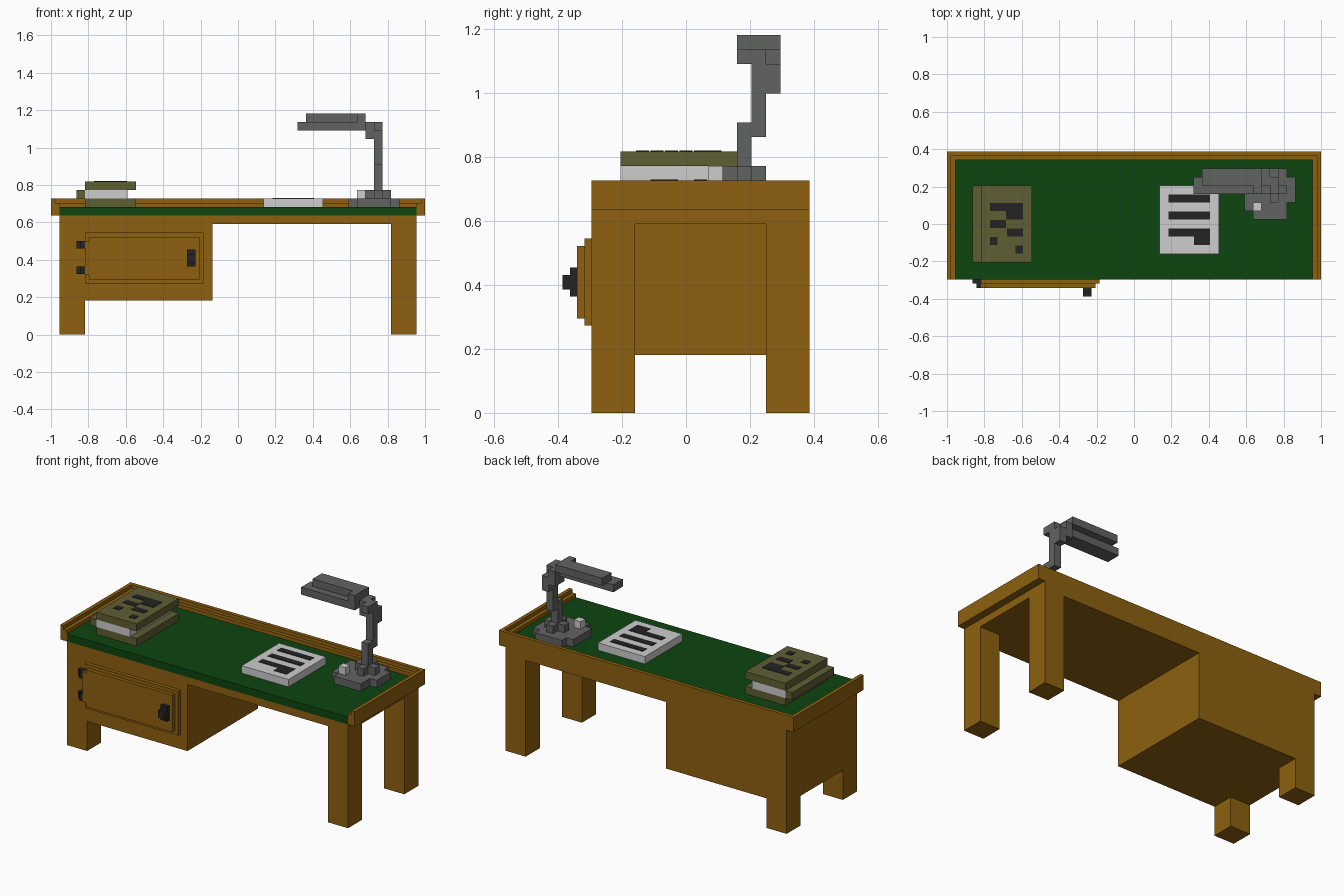
import bpy, bmesh

if "Cube" in bpy.data.objects:
    bpy.data.objects.remove(bpy.data.objects["Cube"])

V = 1 / 22            # block size
Y0 = -8.5 * V         # y of block row 0


def material(name, rgb):
    m = bpy.data.materials.new(name)
    m.diffuse_color = (*rgb, 1)
    m.use_nodes = True
    m.node_tree.nodes["Principled BSDF"].inputs["Base Color"].default_value = m.diffuse_color
    return m


WOOD = material("brown wood", (0.27, 0.118, 0.005))
FELT = material("green felt", (0.004, 0.06, 0.005))
GREY = material("lamp grey", (0.12, 0.125, 0.12))
OLIVE = material("olive cover", (0.115, 0.112, 0.034))
WHITE = material("paper white", (0.61, 0.61, 0.61))
BLACK = material("black", (0.017, 0.017, 0.017))


def blocks(name, mat, boxes):
    """One object from boxes (x0, x1, y0, y1, z0, z1) in block units."""
    bm = bmesh.new()
    for x0, x1, y0, y1, z0, z1 in boxes:
        vs = bmesh.ops.create_cube(bm, size=1)["verts"]
        for v in vs:
            v.co = ((x1 if v.co.x > 0 else x0) * V,
                    (y1 if v.co.y > 0 else y0) * V + Y0,
                    (z1 if v.co.z > 0 else z0) * V)
    me = bpy.data.meshes.new(name)
    bm.to_mesh(me)
    bm.free()
    me.materials.append(mat)
    ob = bpy.data.objects.new(name, me)
    bpy.context.collection.objects.link(ob)
    return ob


def ink(name, z, rects):
    """Thin dark plates lying on a surface."""
    g = 0.05
    blocks(name, BLACK, [(a + g, b - g, c + g, d - g, z, z + 0.06) for a, b, c, d in rects])


# Desk body: apron slab, legs, cabinet
blocks("apron", WOOD, [(-21, 21, 2, 17, 13, 14)])
for side, x in (("left", -21), ("right", 18)):
    top = 4 if side == "left" else 13
    for end, y in (("front", 2), ("back", 14)):
        blocks(f"{end}_{side}_leg", WOOD, [(x, x + 3, y, y + 3, 0, top)])
blocks("cabinet", WOOD, [(-21, -3, 2, 17, 4, 13)])

# Writing surface and stepped rim
blocks("felt_top", FELT, [(-21, 21, 2, 16, 14, 15)])
blocks("outer_rim", WOOD, [(-22, -21.5, 2, 17, 14, 16), (21.5, 22, 2, 17, 14, 16),
                           (-21.5, 21.5, 16.5, 17, 14, 16)])
blocks("inner_rim", WOOD, [(-21.5, -21, 2, 16.5, 14, 15.5), (21, 21.5, 2, 16.5, 14, 15.5),
                           (-21, 21, 16, 16.5, 14, 15.5)])

# Cabinet door, hinges, handle
blocks("door", WOOD, [(-18, -4.05, 1.5, 2, 6, 12)])
blocks("door_panel", WOOD, [(-17.5, -4.55, 1, 1.5, 6.5, 11.5), (-18, -17.5, 1, 1.5, 7, 11)])
for n, z in (("lower", 7.1), ("upper", 10.1)):
    blocks(f"{n}_hinge", BLACK, [(-19, -18, 1.5, 2, z, z + 0.9),
                                 (-18.5, -18, 1, 1.5, z, z + 0.9)])
blocks("door_handle", BLACK, [(-6, -5, 0.5, 1, 8, 10), (-6, -5, 0, 0.5, 8.5, 9.5)])

# Book
blocks("book_cover", OLIVE, [(-18, -12, 4, 13, 15, 16), (-18, -12, 4, 13, 17, 18),
                             (-19, -18, 4, 13, 16, 17)])
blocks("book_pages", WHITE, [(-18, -13, 4, 13, 16, 17)])
ink("book_marks", 18, [(-17, -15, 10, 11), (-15.1, -13, 9, 11), (-17, -15, 8, 9),
                       (-15, -13, 7, 8), (-17, -16, 6, 7), (-14, -13, 5, 6)])

# Stack of paper
blocks("paper_stack", WHITE, [(3, 10, 5, 13, 15, 16)])
ink("paper_lines", 16, [(4, 9, 11, 12), (4, 9, 9, 10), (4, 9, 7, 8), (7, 9, 6, 7.1)])

# Lamp
blocks("lamp_base", GREY, [(14, 18, 9, 15, 15, 16), (13, 14, 10, 14, 15, 16),
                           (18, 19, 11, 14, 15, 16)])
blocks("lamp_collar", GREY, [(15, 18, 12, 13, 16, 17), (16, 17, 11, 12, 16, 17),
                             (16, 17, 13, 14, 16, 17)])
blocks("lamp_switch", WHITE, [(14, 15, 10, 11, 16, 17)])
blocks("lamp_post", GREY, [(16, 17, 12, 13, 17, 20), (16, 17, 13, 14, 19, 25),
                           (16, 17, 14, 15, 22, 24), (16, 17, 12, 13, 24, 25),
                           (15, 16, 13, 15, 23, 25)])
blocks("lamp_head", GREY, [(7, 15, 12, 14, 24, 25), (8, 15, 13, 15, 25, 26),
                           (14, 15, 12, 13, 25, 26)])
